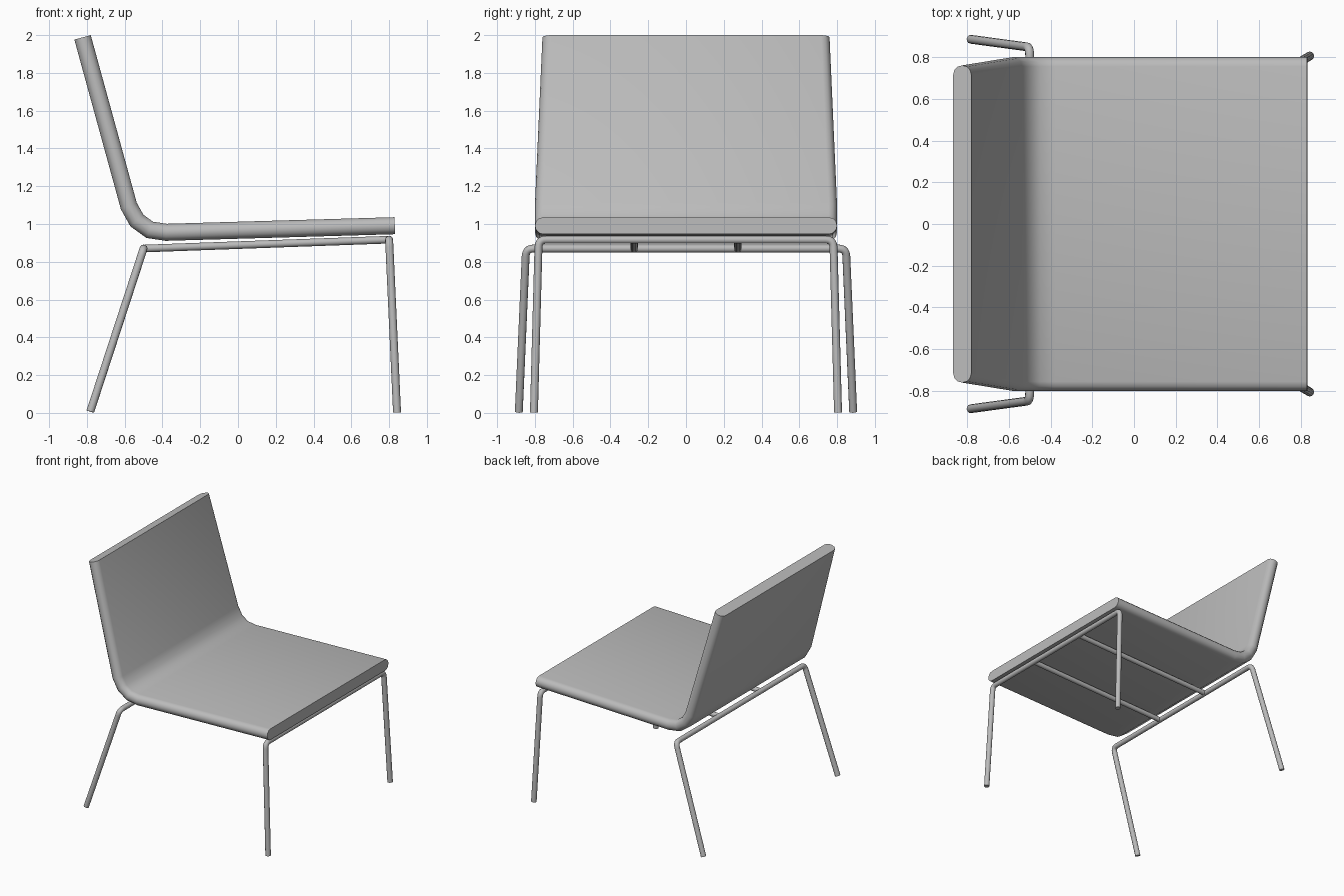
import bpy, bmesh, math
from mathutils import Vector

cube = bpy.data.objects.get("Cube")
if cube:
    bpy.data.objects.remove(cube, do_unlink=True)

grey = bpy.data.materials.new("mid grey")
grey.use_nodes = True
colour = (0.5, 0.5, 0.5, 1)
grey.diffuse_color = colour
grey.node_tree.nodes["Principled BSDF"].inputs["Base Color"].default_value = colour


def smooth(obj, angle):
    bpy.ops.object.select_all(action='DESELECT')
    obj.select_set(True)
    bpy.context.view_layer.objects.active = obj
    bpy.ops.object.shade_smooth_by_angle(angle=math.radians(angle))


def round_corners(points, radius, steps=5):
    """Replace each inner corner of a path by a small curve."""
    pts = [Vector(p) for p in points]
    path = [pts[0]]
    for a, b, c in zip(pts, pts[1:], pts[2:]):
        start = b + (a - b).normalized() * radius
        end = b + (c - b).normalized() * radius
        for i in range(steps + 1):
            t = i / steps
            path.append(start * (1 - t) ** 2 + b * 2 * t * (1 - t) + end * t * t)
    return path + [pts[-1]]


def tube(name, points, radius=0.021, bend=0.04):
    path = round_corners(points, bend)
    curve = bpy.data.curves.new(name, 'CURVE')
    curve.dimensions = '3D'
    curve.bevel_depth = radius
    curve.bevel_resolution = 4
    curve.use_fill_caps = True
    spline = curve.splines.new('POLY')
    spline.points.add(len(path) - 1)
    for point, co in zip(spline.points, path):
        point.co = (*co, 1)
    obj = bpy.data.objects.new(name, curve)
    bpy.context.collection.objects.link(obj)
    bpy.ops.object.select_all(action='DESELECT')
    obj.select_set(True)
    bpy.context.view_layer.objects.active = obj
    bpy.ops.object.convert(target='MESH')
    obj = bpy.context.object
    obj.data.materials.clear()
    obj.data.materials.append(grey)
    smooth(obj, 50)


def shell(name, stations, half, segments=6):
    """Sweep a round-edged slab along stations of (x, z, half width)."""
    bm = bmesh.new()
    centres = [Vector((x, 0, z)) for x, z, w in stations]
    rings = []
    for i, (x, z, width) in enumerate(stations):
        # Mitred normal keeps the slab thickness through the bend
        before = (centres[i] - centres[max(i - 1, 0)]).normalized()
        after = (centres[min(i + 1, len(centres) - 1)] - centres[i]).normalized()
        along = (before + after).normalized()
        normal = Vector((-along.z, 0, along.x))
        stretch = 1 / max(along.dot(after), along.dot(before))
        ring = []
        for side in (1, -1):
            for k in range(segments + 1):
                a = math.pi * k / segments - math.pi / 2
                y = side * (width - half + half * math.cos(a))
                offset = normal * half * stretch * side * math.sin(a)
                ring.append(bm.verts.new(centres[i] + offset + Vector((0, y, 0))))
        rings.append(ring)
    for r, s in zip(rings, rings[1:]):
        for k in range(len(r)):
            n = (k + 1) % len(r)
            bm.faces.new((r[k], r[n], s[n], s[k]))
    bm.faces.new(rings[0])
    bm.faces.new(rings[-1])
    bmesh.ops.recalc_face_normals(bm, faces=bm.faces)
    mesh = bpy.data.meshes.new(name)
    bm.to_mesh(mesh)
    bm.free()
    mesh.materials.append(grey)
    obj = bpy.data.objects.new(name, mesh)
    bpy.context.collection.objects.link(obj)
    smooth(obj, 35)


# Seat and backrest in one bent slab, narrowing towards the top
shell("seat_and_backrest", [
    (-0.823, 1.988, 0.76), (-0.578, 1.095, 0.80), (-0.535, 1.018, 0.80),
    (-0.467, 0.969, 0.80), (-0.38, 0.956, 0.80), (0.83, 0.991, 0.80)], 0.045)


# Leg hoops: foot, knee, crossbar, knee, foot
def hoop(name, foot, knee):
    half = [foot, knee]
    tube(name, half + [(x, -y, z) for x, y, z in reversed(half)])


hoop("front_leg_hoop", (0.842, 0.805, 0.002), (0.80, 0.78, 0.917))
hoop("rear_leg_hoop", (-0.782, 0.885, 0.007), (-0.50, 0.847, 0.87))

# Rails under the seat joining the two hoops
for side, y in (("left", 0.275), ("right", -0.275)):
    tube(side + "_rail", [(-0.50, y, 0.87), (0.80, y, 0.917)], 0.02)
